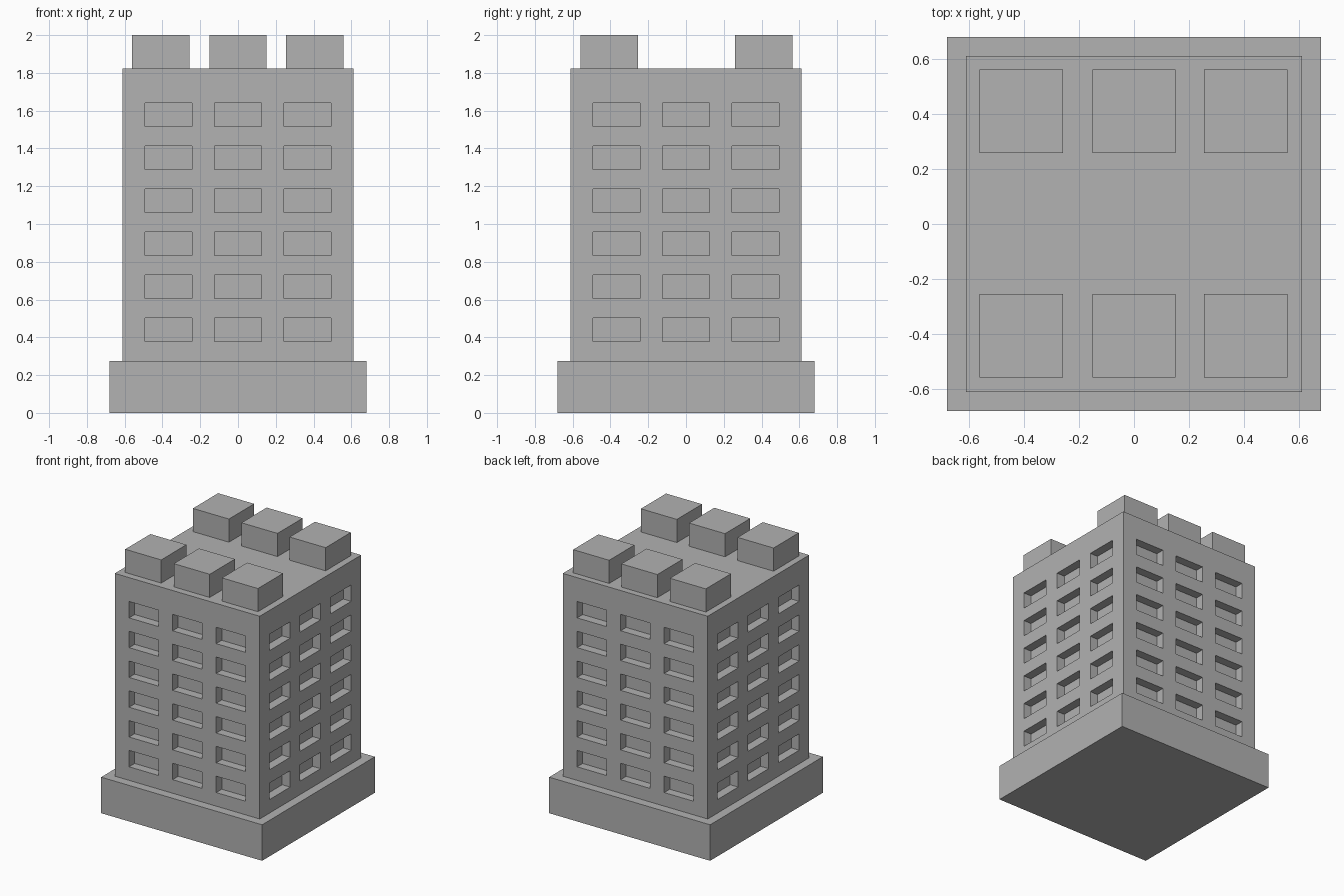
import bpy
import bmesh
from mathutils import Vector

if "Cube" in bpy.data.objects:
    bpy.data.objects.remove(bpy.data.objects["Cube"], do_unlink=True)

# Single plain material
GREY = (0.445, 0.445, 0.445, 1.0)
stone = bpy.data.materials.new("grey_stone")
stone.use_nodes = True
stone.diffuse_color = GREY
stone.node_tree.nodes["Principled BSDF"].inputs["Base Color"].default_value = GREY

# Main dimensions
BASE_HALF, BASE_TOP = 0.68, 0.275
TOWER_HALF, TOWER_TOP = 0.612, 1.823
COLUMNS = (-0.368, 0, 0.368)
ROWS = [0.441 + 0.2274 * i for i in range(6)]
WIN_W, WIN_H, WIN_DEPTH = 0.247, 0.125, 0.067


def box_mesh(x, y, z0, z1, half):
    bm = bmesh.new()
    bmesh.ops.create_cube(bm, size=1)
    for v in bm.verts:
        v.co = Vector((x + v.co.x * 2 * half, y + v.co.y * 2 * half,
                       z1 if v.co.z > 0 else z0))
    return bm


def finish(bm, name):
    mesh = bpy.data.meshes.new(name)
    bm.to_mesh(mesh)
    bm.free()
    mesh.materials.append(stone)
    obj = bpy.data.objects.new(name, mesh)
    bpy.context.collection.objects.link(obj)
    return obj


def cut(bm, axis, position):
    normal = Vector((0, 0, 0))
    normal[axis] = 1
    bmesh.ops.bisect_plane(bm, geom=bm.verts[:] + bm.edges[:] + bm.faces[:],
                           plane_co=normal * position, plane_no=normal)


def is_window(face):
    n, c = face.normal, face.calc_center_median()
    if abs(n.z) > 0.5:
        return False
    across = c.y if abs(n.x) > 0.5 else c.x
    return (any(abs(across - u) < WIN_W / 2 for u in COLUMNS)
            and any(abs(c.z - w) < WIN_H / 2 for w in ROWS))


# Plinth
finish(box_mesh(0, 0, 0, BASE_TOP, BASE_HALF), "plinth")

# Tower with recessed windows on all four walls
bm = box_mesh(0, 0, BASE_TOP, TOWER_TOP, TOWER_HALF)
for side in (-0.5, 0.5):
    for u in COLUMNS:
        cut(bm, 0, u + side * WIN_W)
        cut(bm, 1, u + side * WIN_W)
    for w in ROWS:
        cut(bm, 2, w + side * WIN_H)
bm.normal_update()
windows = [f for f in bm.faces if is_window(f)]
panes = bmesh.ops.extrude_discrete_faces(bm, faces=windows)["faces"]
bm.normal_update()
for pane in panes:
    bmesh.ops.translate(bm, verts=pane.verts[:], vec=-pane.normal * WIN_DEPTH)
bmesh.ops.recalc_face_normals(bm, faces=bm.faces[:])
finish(bm, "tower")

# Rooftop battlement blocks, three along the front and three along the back
for row, y in (("front", -0.406), ("back", 0.411)):
    for col, x in (("right", -0.41), ("middle", 0), ("left", 0.407)):
        finish(box_mesh(x, y, TOWER_TOP, 2.0, 0.152), f"roof_block_{row}_{col}")
